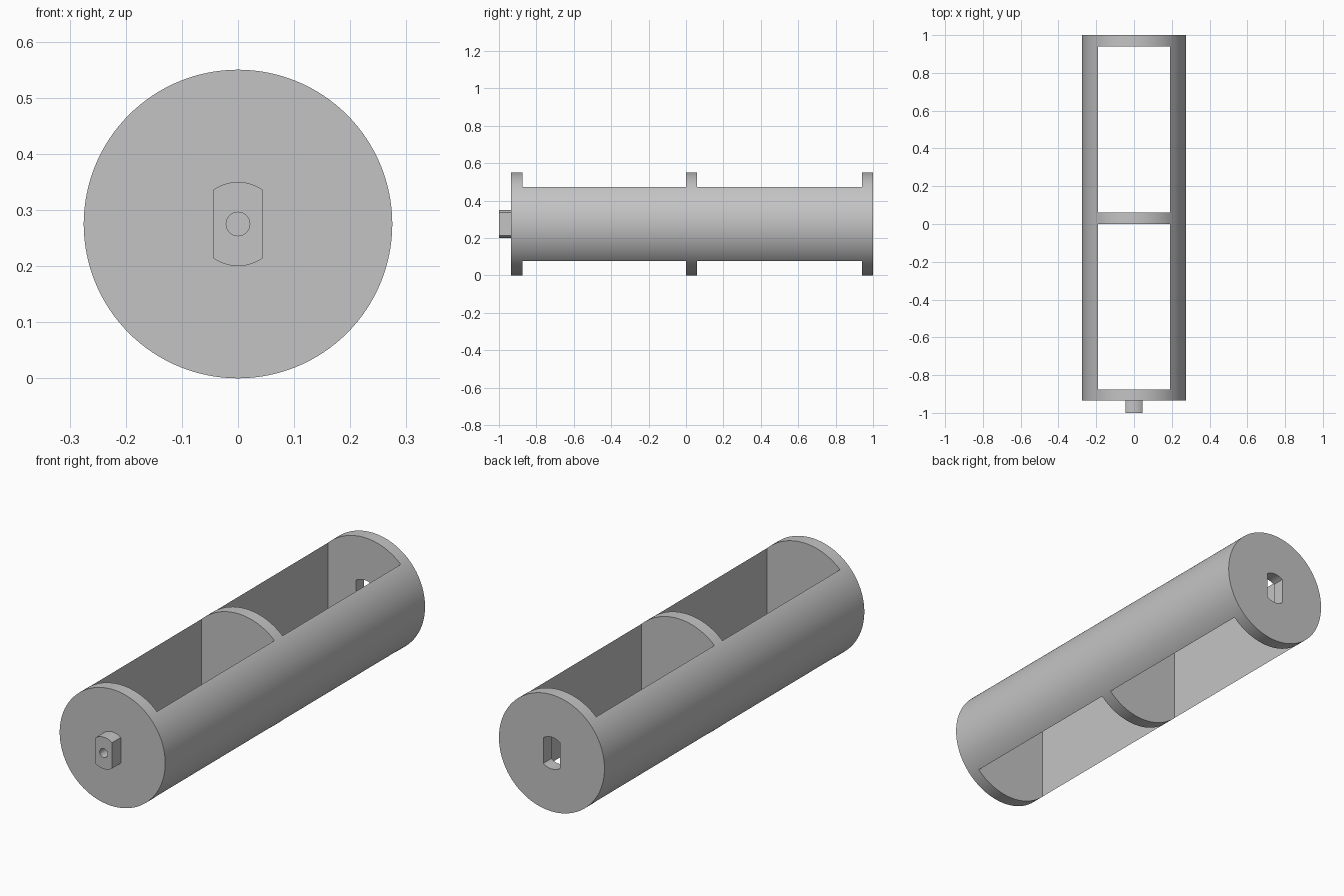
import bpy, bmesh, math

if "Cube" in bpy.data.objects:
    bpy.data.objects.remove(bpy.data.objects["Cube"], do_unlink=True)

grey = bpy.data.materials.new("light grey")
grey.use_nodes = True
colour = (0.55, 0.55, 0.55, 1)
grey.diffuse_color = colour
grey.node_tree.nodes["Principled BSDF"].inputs["Base Color"].default_value = colour

RADIUS = 0.275       # drum radius, also the height of its axis
WINDOW = 0.19        # half width of the windows
FRONT, BACK = -0.935, 1.0
WALL = 0.06


def prism(name, profile, y0, y1):
    """Extrude an x-z profile, centred on the drum axis, from y0 to y1."""
    bm = bmesh.new()
    face = bm.faces.new([bm.verts.new((x, y0, RADIUS + z)) for x, z in profile])
    new = bmesh.ops.extrude_face_region(bm, geom=[face])["geom"]
    verts = [v for v in new if isinstance(v, bmesh.types.BMVert)]
    bmesh.ops.translate(bm, verts=verts, vec=(0, y1 - y0, 0))
    bmesh.ops.recalc_face_normals(bm, faces=bm.faces)
    mesh = bpy.data.meshes.new(name)
    bm.to_mesh(mesh)
    bm.free()
    mesh.materials.append(grey)
    obj = bpy.data.objects.new(name, mesh)
    bpy.context.collection.objects.link(obj)
    return obj


def circle(radius, n):
    return [(radius * math.cos(math.tau * i / n), radius * math.sin(math.tau * i / n))
            for i in range(n)]


def double_d(radius, half_width, n=12):
    """Circle with flat left and right sides."""
    a = math.acos(half_width / radius)
    arc = [a + (math.pi - 2 * a) * i / n for i in range(n + 1)]
    arc += [t + math.pi for t in arc]
    return [(radius * math.cos(t), radius * math.sin(t)) for t in arc]


def combine(target, tool, operation):
    tool.hide_render = True
    mod = target.modifiers.new(operation, "BOOLEAN")
    mod.operation = operation
    mod.solver = "EXACT"
    mod.object = tool
    bpy.context.view_layer.objects.active = target
    bpy.ops.object.modifier_apply(modifier=mod.name)
    bpy.data.objects.remove(tool, do_unlink=True)


# Drum with two windows cut right through it
drum = prism("drum", circle(RADIUS, 128), FRONT, BACK)
box = [(-WINDOW, -0.4), (WINDOW, -0.4), (WINDOW, 0.4), (-WINDOW, 0.4)]
for y0, y1 in ((FRONT + WALL, 0), (WALL, BACK - WALL)):
    combine(drum, prism("window_cutter", box, y0, y1), "DIFFERENCE")

# Flat-sided slot in the back wall
key = double_d(0.075, 0.044)
combine(drum, prism("slot_cutter", key, BACK - WALL - 0.02, BACK + 0.02), "DIFFERENCE")

# Matching drive tang on the front wall, with a pin hole
combine(drum, prism("tang", key, -1, FRONT + 0.02), "UNION")
combine(drum, prism("hole_cutter", circle(0.021, 32), -1.02, FRONT), "DIFFERENCE")

bpy.ops.object.select_all(action="DESELECT")
drum.select_set(True)
bpy.context.view_layer.objects.active = drum
bpy.ops.object.shade_smooth_by_angle(angle=math.radians(30))
